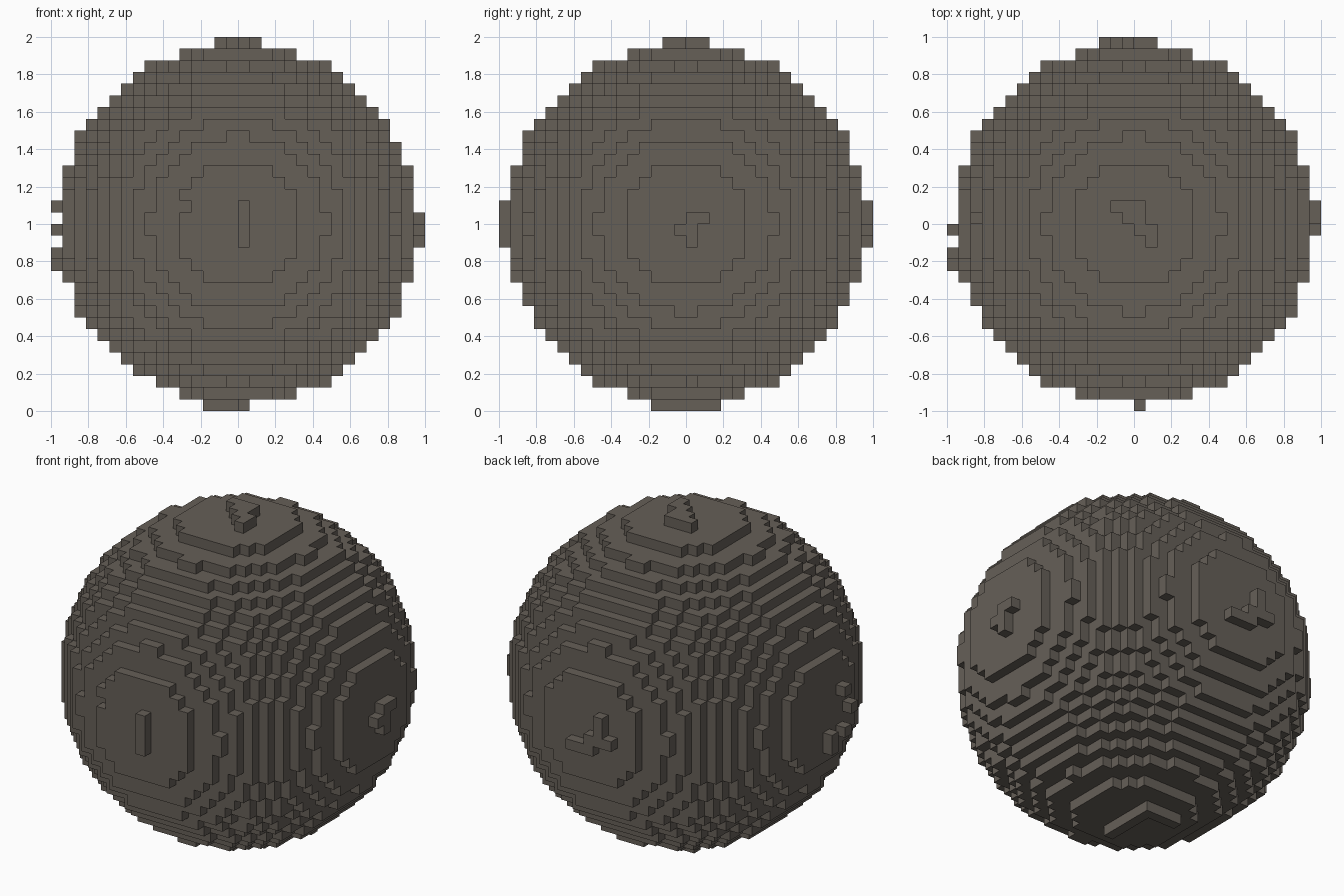
import bpy
import bmesh
from mathutils import Vector, noise

N = 16                 # blocks from the centre to each side
SIZE = 1 / N
RADIUS = 0.967

cube = bpy.data.objects.get("Cube")
if cube:
    bpy.data.objects.remove(cube, do_unlink=True)

stone = bpy.data.materials.new("warm_grey_stone")
stone.use_nodes = True
colour = (0.133, 0.115, 0.097, 1)
stone.diffuse_color = colour
stone.node_tree.nodes["Principled BSDF"].inputs["Base Color"].default_value = colour


def inside(cell):
    """Slightly uneven ball, tested at the centre of each block."""
    p = Vector([(c + 0.5) * SIZE for c in cell])
    return p.length < RADIUS + 0.005 * noise.noise(p * 3)


# Ball of blocks, without the outermost layer
span = range(1 - N, N - 1)
cells = {(x, y, z) for x in span for y in span for z in span if inside((x, y, z))}

# Small raised patches on the six sides
HIGH, LOW = N - 1, -N
top = [(-2, 1), (-1, 1), (0, 1), (-1, 0), (0, 0), (0, -1), (1, -1), (1, -2)]
bottom = [(0, y) for y in range(-3, 3)] + [(x, 2) for x in range(-3, 0)]
front = [(0, z) for z in range(-2, 2)]
back = [(1, -2), (0, -2), (-1, -2), (-1, -1), (-2, -1), (-3, -1), (-2, 0), (-2, 1)]
right = [(0, 0), (1, 0), (-1, -1), (0, -1), (0, -2)]
left = [(-1, -3), (-1, -4), (-3, -3), (-4, -1), (-3, 1)]
cells |= {(x, y, HIGH) for x, y in top} | {(x, y, LOW) for x, y in bottom}
cells |= {(x, LOW, z) for x, z in front} | {(x, HIGH, z) for x, z in back}
cells |= {(HIGH, y, z) for y, z in right} | {(LOW, y, z) for y, z in left}

# Single dent in the front
cells.discard((-5, 1 - N, 1))

# Exposed block faces only
bm = bmesh.new()
corners = {}


def corner(key):
    if key not in corners:
        corners[key] = bm.verts.new(Vector(key) * SIZE + Vector((0, 0, 1)))
    return corners[key]


for cell in sorted(cells):
    for axis in range(3):
        u, v = (axis + 1) % 3, (axis + 2) % 3
        for side in (0, 1):
            beside = list(cell)
            beside[axis] += 2 * side - 1
            if tuple(beside) in cells:
                continue
            loop = []
            for du, dv in ((0, 0), (1, 0), (1, 1), (0, 1)):
                key = list(cell)
                key[axis] += side
                key[u] += du
                key[v] += dv
                loop.append(corner(tuple(key)))
            bm.faces.new(loop if side else loop[::-1])

mesh = bpy.data.meshes.new("block_sphere")
bm.to_mesh(mesh)
bm.free()
mesh.materials.append(stone)
ball = bpy.data.objects.new("block_sphere", mesh)
bpy.context.collection.objects.link(ball)
